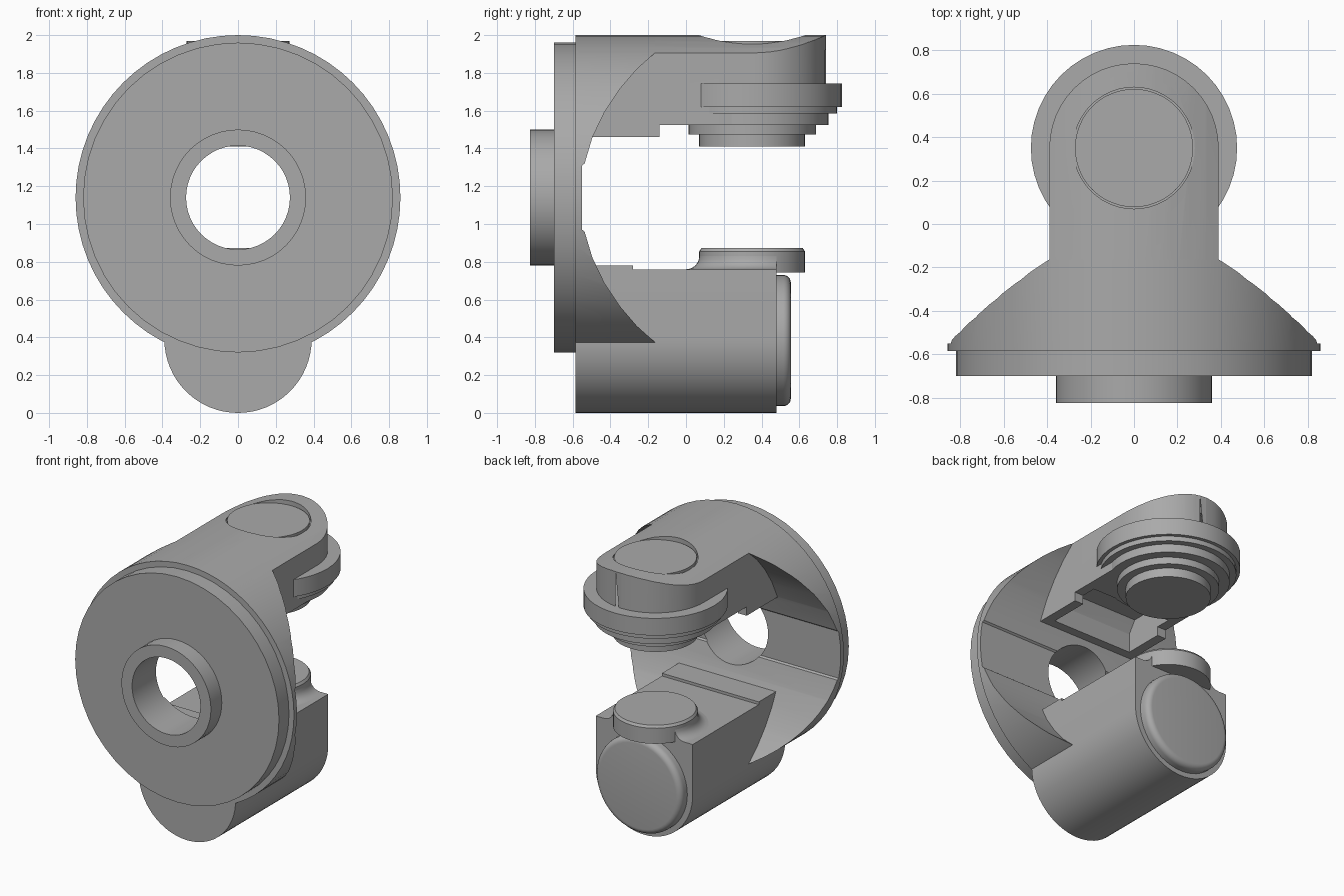
import bpy, bmesh, math
from mathutils import Vector

if "Cube" in bpy.data.objects:
    bpy.data.objects.remove(bpy.data.objects["Cube"], do_unlink=True)

GREY = (0.40, 0.40, 0.40, 1)
mat = bpy.data.materials.new("machined grey")
mat.use_nodes = True
mat.diffuse_color = GREY
mat.node_tree.nodes["Principled BSDF"].inputs["Base Color"].default_value = GREY

AXIS_Z = 1.14      # height of the main bore
PIVOT_Y = 0.35     # position of the vertical swivel axis
HALF = 0.39        # half width of both arms


def finish(name, bm):
    bmesh.ops.recalc_face_normals(bm, faces=bm.faces)
    mesh = bpy.data.meshes.new(name)
    bm.to_mesh(mesh)
    bm.free()
    ob = bpy.data.objects.new(name, mesh)
    bpy.context.collection.objects.link(ob)
    mesh.materials.append(mat)
    return ob


def prism(name, pts, axis, a, b):
    """Extrude a 2D outline along x (yz points), y (xz points) or z (xy points)."""
    def place(p, t):
        return {"x": (t, p[0], p[1]), "y": (p[0], t, p[1]), "z": (p[0], p[1], t)}[axis]
    bm = bmesh.new()
    face = bm.faces.new([bm.verts.new(place(p, a)) for p in pts])
    ext = bmesh.ops.extrude_face_region(bm, geom=[face])
    shift = Vector(place((0, 0), b - a))
    bmesh.ops.translate(bm, vec=shift, verts=[v for v in ext["geom"] if isinstance(v, bmesh.types.BMVert)])
    return finish(name, bm)


def arc(cx, cy, r, start, end, n):
    return [(cx + r * math.cos(math.radians(start + (end - start) * i / n)),
             cy + r * math.sin(math.radians(start + (end - start) * i / n))) for i in range(n + 1)]


def cyl(name, axis, c, r, a, b, n=48):
    return prism(name, arc(c[0], c[1], r, 0, 360, n)[:-1], axis, a, b)


def box(name, x, y, z):
    return prism(name, [(x[0], y[0]), (x[1], y[0]), (x[1], y[1]), (x[0], y[1])], "z", *z)


def lathe(name, profile, axis, origin, n=48):
    """Revolve (radius, distance) points about the y or z axis through origin."""
    bm = bmesh.new()
    direction = Vector((0, 1, 0)) if axis == "y" else Vector((0, 0, 1))
    vs = [bm.verts.new(Vector(origin) + Vector((r, 0, 0)) + direction * d) for r, d in profile]
    es = [bm.edges.new(pair) for pair in zip(vs, vs[1:])]
    bmesh.ops.spin(bm, geom=vs + es, cent=origin, axis=direction, angle=math.tau, steps=n)
    bmesh.ops.remove_doubles(bm, verts=bm.verts, dist=1e-5)
    return finish(name, bm)


def combine(ob, tool, operation="DIFFERENCE"):
    mod = ob.modifiers.new(operation.lower(), "BOOLEAN")
    mod.operation, mod.object, mod.solver = operation, tool, "EXACT"
    bpy.context.view_layer.objects.active = ob
    bpy.ops.object.modifier_apply(modifier=mod.name)
    bpy.data.objects.remove(tool, do_unlink=True)
    return ob


bore = (0, AXIS_Z)
pivot = (0, PIVOT_Y)
parts = []

# Round flange whose back is scooped out by one side profile
upper = [(-0.164, 1.906), (-0.26, 1.82), (-0.35, 1.715), (-0.43, 1.595), (-0.495, 1.46), (-0.537, 1.32), (-0.55, 1.31)]
lower = [(y, 2 * AXIS_Z - z) for y, z in reversed(upper)]
scoop = [(-0.7, 2.1), (-0.164, 2.1)] + upper + lower + [(-0.164, 0.2), (-0.7, 0.2)]
flange = cyl("flange", "y", bore, 0.86, -0.585, -0.1, 64)
combine(flange, prism("scoop", scoop, "x", -1, 1), "INTERSECT")
combine(flange, cyl("bore", "y", bore, 0.275, -1, 0))
parts.append(flange)

# Front plate and hub ring around the bore
for name, r, a, b in (("front_plate", 0.82, -0.70, -0.58), ("hub_ring", 0.36, -0.825, -0.695)):
    ring = cyl(name, "y", bore, r, a, b)
    parts.append(combine(ring, cyl("bore", "y", bore, 0.275, -1, 0)))

# Upper arm: crowned top, round end, stepped underside with a pocket
arm = cyl("upper_arm", "y", bore, 0.86, -0.57, 1, 64)
plan = [(-HALF, -0.9), (HALF, -0.9)] + arc(0, PIVOT_Y, HALF, 0, 180, 24)
combine(arm, prism("plan", plan, "z", 1.46, 2.1), "INTERSECT")
combine(arm, box("step", (-1, 1), (-0.14, 1), (1.3, 1.525)))
combine(arm, box("pocket", (-0.32, 0.32), (-0.43, -0.03), (1.3, 1.68)))
combine(arm, cyl("cap_seat", "z", pivot, 0.28, 1.95, 2.1))
parts.append(arm)
parts.append(cyl("top_cap", "z", pivot, 0.272, 1.94, 1.97))

# Stepped swivel bearing under the upper arm
bearing = [(0, 1.41), (0.28, 1.41), (0.28, 1.475), (0.337, 1.475), (0.337, 1.525), (0.405, 1.525),
           (0.405, 1.585), (0.45, 1.585), (0.45, 1.62), (0.475, 1.62), (0.475, 1.745), (0, 1.745)]
parts.append(lathe("swivel_bearing", bearing, "z", (0, PIVOT_Y, 0)))

# Lower arm: round belly, flat stepped top
belly = [(HALF, 0.78), (-HALF, 0.78)] + arc(0, HALF, HALF, 180, 360, 32)
low = prism("lower_arm", belly, "y", -0.585, 0.48)
combine(low, box("step", (-1, 1), (-0.28, 1), (0.76, 1)))
parts.append(low)

# Rounded motor cover on the end of the lower arm
cover = [(0, 0.47), (0.347, 0.47)] + arc(0.307, 0.515, 0.04, 0, 90, 6) + [(0, 0.555)]
parts.append(lathe("motor_cover", cover, "y", (0, 0, 0.383)))

# Lower swivel boss and the fillet that blends it into the arm
boss = [(0, 0.742), (0.28, 0.742), (0.28, 0.855), (0.268, 0.872), (0, 0.872)]
parts.append(lathe("lower_boss", boss, "z", (0, PIVOT_Y, 0)))
fillet = [(0, 0.75), (0.35, 0.75)] + arc(0.35, 0.83, 0.07, 270, 180, 6) + [(0, 0.83)]
blend = lathe("boss_fillet", fillet, "z", (0, PIVOT_Y, 0))
parts.append(combine(blend, box("trim", (-1, 1), (0.48, 1), (0.5, 1))))

# Smooth round walls, keep machined edges sharp
for ob in parts:
    bpy.ops.object.select_all(action="DESELECT")
    ob.select_set(True)
    bpy.context.view_layer.objects.active = ob
    bpy.ops.object.shade_smooth_by_angle(angle=math.radians(30))
